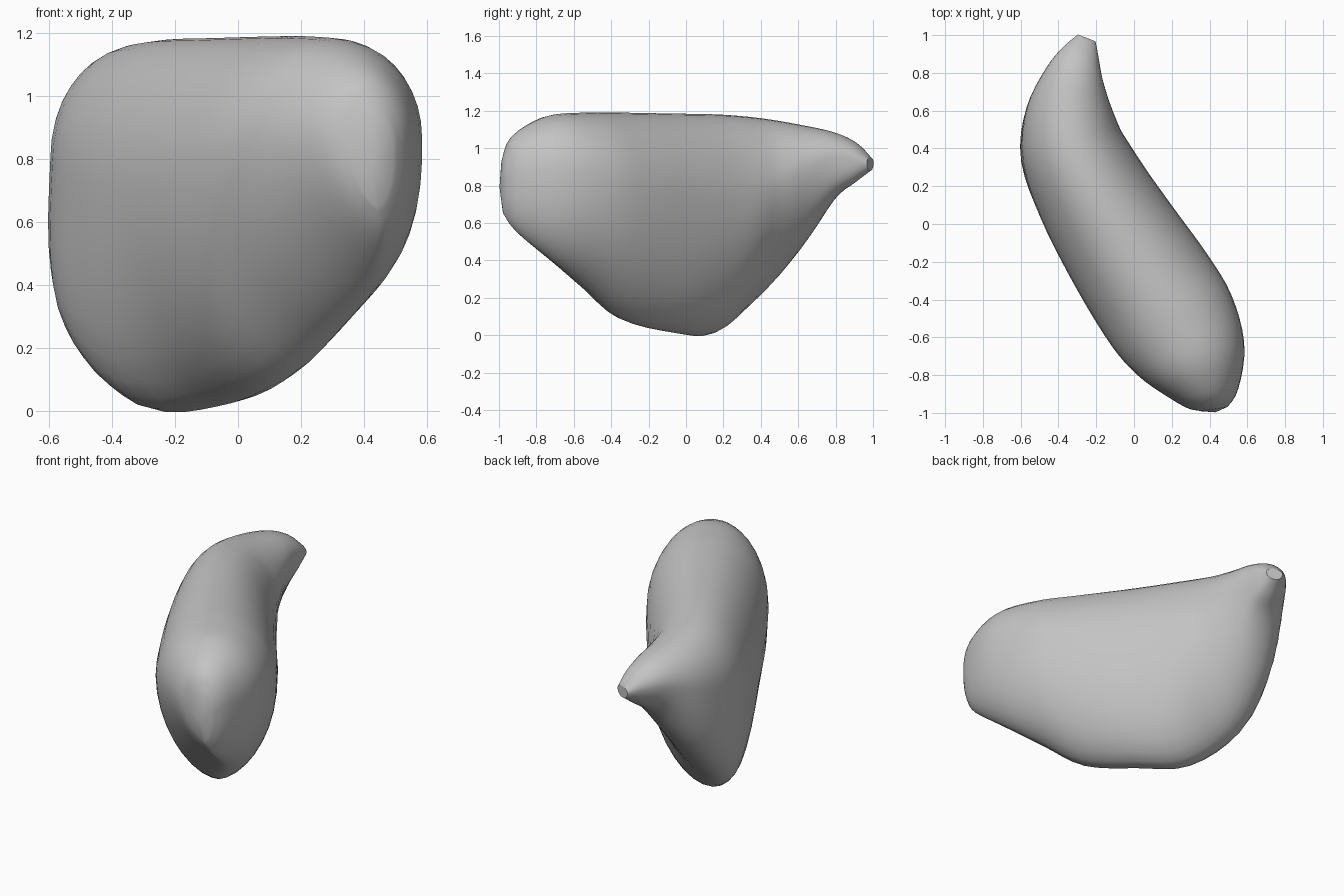
import bpy, bmesh
from math import sin, cos, pi, copysign
from mathutils import Vector

cube = bpy.data.objects.get("Cube")
if cube:
    bpy.data.objects.remove(cube)

# Stations along the curved spine: x, y, half width, top, bottom, sideways lean of keel
STATIONS = [
    (.425, -.98, .07, .95, .65, .02),
    (.41, -.92, .15, 1.07, .55, .05),
    (.34, -.745, .27, 1.17, .395, .07),
    (.23, -.55, .335, 1.19, .24, .04),
    (.10, -.35, .345, 1.19, .085, .01),
    (-.075, -.08, .328, 1.185, .015, .01),
    (-.225, .175, .305, 1.18, .01, -.06),
    (-.322, .40, .277, 1.16, .19, -.12),
    (-.34, .61, .227, 1.125, .46, -.07),
    (-.315, .79, .155, 1.085, .72, .02),
    (-.28, .905, .10, 1.03, .815, .02),
    (-.25, .985, .05, .95, .88, 0),
]
STEPS, SIDES = 4, 36


def spline(a, b, c, d, t):
    """Smooth curve value between b and c."""
    return b + .5 * t * (c - a + t * (2*a - 5*b + 4*c - d + t * (3*(b - c) + d - a)))


def sample(points):
    padded = [points[0]] + points + [points[-1]]
    out = []
    for i in range(len(points) - 1):
        for k in range(STEPS):
            out.append([spline(*v, k / STEPS) for v in zip(*padded[i:i + 4])])
    return out + [list(points[-1])]


def section(station, across):
    """Rounded top and a leaning keel, sharper towards the front."""
    x, y, w, top, bottom, lean = station
    mid = bottom + .61 * (top - bottom)
    taper = 1.1 - .25 * y
    ring = []
    for k in range(SIDES):
        a = 2 * pi * k / SIDES
        c, s = cos(a), sin(a)
        if s >= 0:
            side, z = w * c, mid + (top - mid) * s
        else:
            side = w * copysign(abs(c) ** taper, c) + lean * (-s) ** 1.5
            z = mid + (mid - bottom) * s
        ring.append(Vector((x, y, z)) + across * side)
    return ring


# Loft the body through the sections
stations = sample(STATIONS)
bm = bmesh.new()
rings = []
for i, st in enumerate(stations):
    p, q = stations[max(i - 2, 0)], stations[min(i + 2, len(stations) - 1)]
    across = Vector((q[1] - p[1], p[0] - q[0], 0)).normalized()
    rings.append([bm.verts.new(co) for co in section(st, across)])
for r, s in zip(rings, rings[1:]):
    for k in range(SIDES):
        n = (k + 1) % SIDES
        bm.faces.new((r[k], r[n], s[n], s[k]))

# Close the blunt end with a slight dome, and the pointed tip flat
dome = bm.verts.new((.43, -.997, .79))
for k in range(SIDES):
    bm.faces.new((rings[0][k], rings[0][(k + 1) % SIDES], dome))
bm.faces.new(rings[-1])
bmesh.ops.recalc_face_normals(bm, faces=bm.faces)
mesh = bpy.data.meshes.new("curved_body")
bm.to_mesh(mesh)
bm.free()
body = bpy.data.objects.new("curved_body", mesh)
bpy.context.collection.objects.link(body)

# Plain grey surface
grey = bpy.data.materials.new("plain_grey")
grey.use_nodes = True
colour = (.55, .55, .55, 1)
grey.diffuse_color = colour
grey.node_tree.nodes["Principled BSDF"].inputs["Base Color"].default_value = colour
mesh.materials.append(grey)

bpy.context.view_layer.objects.active = body
body.select_set(True)
bpy.ops.object.shade_smooth_by_angle(angle=pi / 4)
